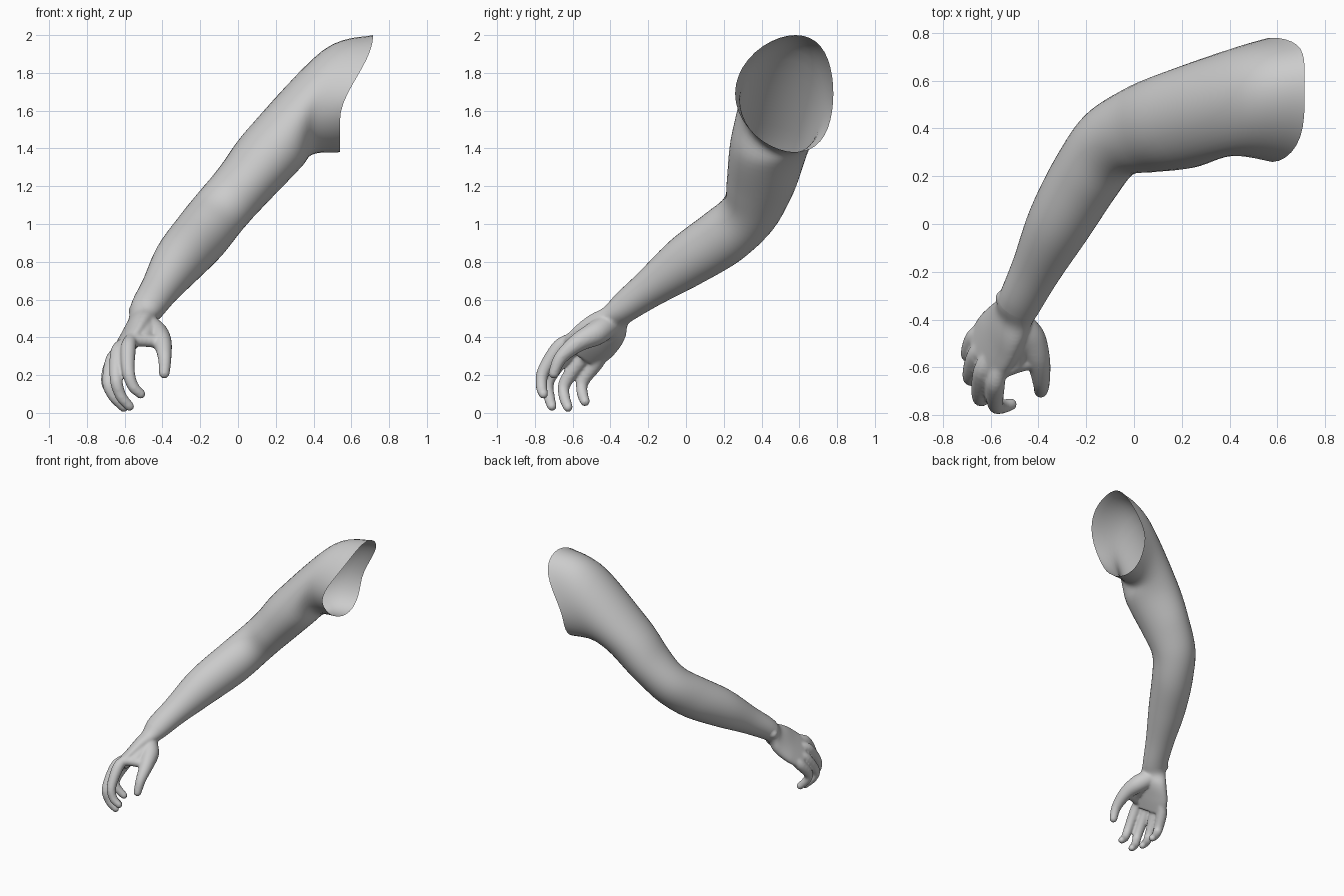
import bpy, bmesh, math
from mathutils import Vector

SEG = 40
if "Cube" in bpy.data.objects:
    bpy.data.objects.remove(bpy.data.objects["Cube"])

skin = bpy.data.materials.new("plain grey skin")
skin.use_nodes = True
GREY = (0.6, 0.6, 0.6, 1)
skin.diffuse_color = GREY
skin.node_tree.nodes["Principled BSDF"].inputs["Base Color"].default_value = GREY
ANGLES = [2 * math.pi * k / SEG for k in range(SEG)]


def sections(stations, hints):
    """Elliptical rings (centre, side radius, up radius) square to the path."""
    centres = [Vector(s[0]) for s in stations]
    rings = []
    for i, (c, ru, rv) in enumerate(stations):
        t = (centres[min(i + 1, len(centres) - 1)] - centres[max(i - 1, 0)]).normalized()
        side = Vector(hints.get(i, t.cross(Vector((0, 0, 1)))))
        u = (side - t * side.dot(t)).normalized()
        v = u.cross(t)
        rings.append([centres[i] + u * ru * math.cos(a) + v * rv * math.sin(a) for a in ANGLES])
    return rings


def upright_ring(low, centre_y, centre_z, ry, rz, reach, skew):
    """Egg-shaped shoulder ring whose upper half reaches further in along x."""
    ring = []
    for a in ANGLES:
        s = math.sin(a)
        f = max((s + 0.45) / 1.45, 0)
        ring.append(Vector((low + reach * f * f * (3 - 2 * f),
                            centre_y + ry * math.cos(a) + skew * s * s, centre_z + rz * s)))
    return ring


def refine(rings, steps):
    """Smooth curve through matching points of successive rings."""
    out = []
    for i in range(len(rings) - 1):
        a, b, c, d = (rings[min(max(i + k, 0), len(rings) - 1)] for k in (-1, 0, 1, 2))
        for s in range(steps):
            t = s / steps
            out.append([q + (r - p) * t / 2 + (p - q * 2.5 + r * 2 - w / 2) * t * t
                        + (q * 1.5 - r * 1.5 + (w - p) / 2) * t ** 3
                        for p, q, r, w in zip(a, b, c, d)])
    return out + [rings[-1]]


def loft(bm, rings, capped):
    rows = [[bm.verts.new(p) for p in ring] for ring in rings]
    for r0, r1 in zip(rows, rows[1:]):
        for k in range(SEG):
            n = (k + 1) % SEG
            bm.faces.new((r0[k], r1[k], r1[n], r0[n]))
    if capped:
        bm.faces.new(rows[0])
        bm.faces.new(rows[-1][::-1])


def ball(bm, centre, radius):
    made = bmesh.ops.create_uvsphere(bm, u_segments=20, v_segments=12, radius=radius)
    bmesh.ops.translate(bm, verts=made["verts"], vec=centre)


def finish(bm, name):
    bmesh.ops.recalc_face_normals(bm, faces=bm.faces)
    mesh = bpy.data.meshes.new(name)
    bm.to_mesh(mesh)
    bm.free()
    mesh.materials.append(skin)
    mesh.shade_smooth()
    obj = bpy.data.objects.new(name, mesh)
    bpy.context.collection.objects.link(obj)
    return obj


# Arm and palm share one path, from shoulder to knuckles
ACROSS = (-0.33, 0.87, -0.37)
shoulder = [upright_ring(0.54, 0.52, 1.69, 0.26, 0.31, 0.175, 0.06),
            upright_ring(0.4, 0.51, 1.645, 0.225, 0.275, 0.05, 0.03)]
path = [((0.2, 0.44, 1.41), 0.21, 0.172),
        ((0.03, 0.395, 1.21), 0.185, 0.155), ((-0.1, 0.335, 1.06), 0.16, 0.15),
        ((-0.2, 0.2, 0.935), 0.15, 0.155), ((-0.315, 0, 0.8), 0.135, 0.14),
        ((-0.41, -0.19, 0.66), 0.105, 0.102), ((-0.485, -0.34, 0.545), 0.09, 0.078),
        ((-0.522, -0.41, 0.462), 0.115, 0.065), ((-0.575, -0.485, 0.382), 0.14, 0.055),
        ((-0.628, -0.56, 0.312), 0.135, 0.042)]
palm = {i: ACROSS for i in (7, 8, 9)}
rows = refine(shoulder + sections(path, palm), 6)
WRIST = 8 * 6

bm = bmesh.new()
loft(bm, rows[:WRIST + 1], False)
finish(bm, "arm")

# Hand: palm, fingers, thumb and thumb web fused into one skin
bm = bmesh.new()
loft(bm, rows[WRIST - 2:], True)
ball(bm, (-0.545, -0.31, 0.54), 0.036)      # wrist bone
digits = [
    [(-0.56, -0.59, 0.4), (-0.58, -0.67, 0.35), (-0.58, -0.755, 0.22), (-0.555, -0.765, 0.14), (-0.515, -0.755, 0.1)],
    [(-0.6, -0.54, 0.37), (-0.635, -0.62, 0.325), (-0.645, -0.725, 0.18), (-0.62, -0.725, 0.09), (-0.575, -0.71, 0.035)],
    [(-0.61, -0.48, 0.34), (-0.66, -0.55, 0.285), (-0.685, -0.64, 0.16), (-0.66, -0.645, 0.09), (-0.605, -0.625, 0.03)],
    [(-0.61, -0.43, 0.33), (-0.665, -0.475, 0.265), (-0.692, -0.545, 0.17), (-0.67, -0.55, 0.11), (-0.625, -0.535, 0.06)],
]
finger = [0.03, 0.04, 0.034, 0.03, 0.026]
thumb = [(-0.5, -0.41, 0.47), (-0.435, -0.48, 0.42), (-0.4, -0.575, 0.37), (-0.388, -0.665, 0.29), (-0.39, -0.7, 0.21)]
web_root = [(-0.5, -0.4, 0.48), (-0.485, -0.49, 0.435), (-0.495, -0.585, 0.39)]
web_edge = [(-0.57, -0.62, 0.385), (-0.485, -0.59, 0.382), (-0.41, -0.57, 0.375)]
tubes = [(d, finger) for d in digits] + [(thumb, [0.065, 0.065, 0.05, 0.036, 0.029]),
                                         (web_root, [0.065, 0.056, 0.036]),
                                         (web_edge, [0.035, 0.033, 0.035])]
for joints, radii in tubes:
    hints = {i: (0.4, 0.9, 0) for i in range(len(joints))}
    loft(bm, refine(sections([(p, r, r) for p, r in zip(joints, radii)], hints), 5), True)
    ball(bm, joints[-1], radii[-1])
hand = finish(bm, "hand")
fuse = hand.modifiers.new("fuse", "REMESH")
fuse.mode = "VOXEL"
fuse.voxel_size = 0.008
fuse.use_smooth_shade = True
soften = hand.modifiers.new("soften", "SMOOTH")
soften.factor = 0.5
soften.iterations = 9
